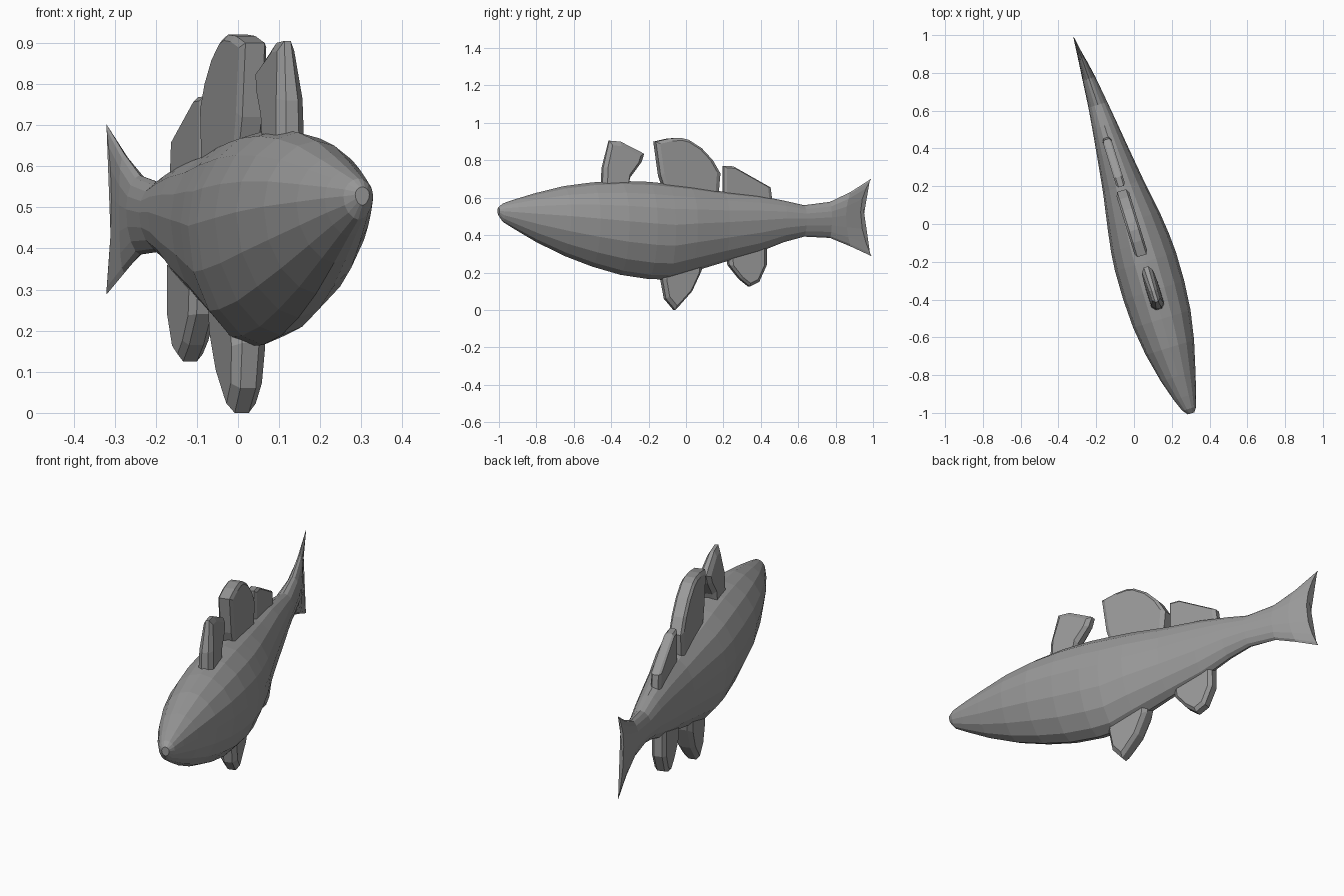
import bpy, bmesh, math
from mathutils import Matrix

ANGLE = math.atan(0.31)          # the fish swims slightly off the y axis
TURN = Matrix.Rotation(ANGLE, 4, 'Z')
COS = math.cos(ANGLE)
SIDES = 16

grey = bpy.data.materials.new("fish_grey")
grey.diffuse_color = (0.32, 0.32, 0.32, 1)


def finish(name, bm):
    bmesh.ops.recalc_face_normals(bm, faces=bm.faces)
    bm.transform(TURN)
    mesh = bpy.data.meshes.new(name)
    bm.to_mesh(mesh)
    bm.free()
    mesh.materials.append(grey)
    obj = bpy.data.objects.new(name, mesh)
    bpy.context.collection.objects.link(obj)
    return obj


def bridge(bm, a, b):
    for i in range(len(a)):
        j = (i + 1) % len(a)
        bm.faces.new((a[i], a[j], b[j], b[i]))


# Body and tail: rings of (y, sideways offset, half width, top, bottom, backward sweep of the tips)
rings = [
    (-1.00, -0.008, 0.018, 0.550, 0.505, 0),
    (-0.975, -0.010, 0.038, 0.570, 0.470, 0),
    (-0.91, -0.013, 0.062, 0.592, 0.430, 0),
    (-0.80, -0.015, 0.096, 0.625, 0.365, 0),
    (-0.65, -0.012, 0.134, 0.662, 0.290, 0),
    (-0.50, -0.008, 0.159, 0.682, 0.232, 0),
    (-0.35, -0.004, 0.169, 0.690, 0.188, 0),
    (-0.20, -0.001, 0.169, 0.685, 0.165, 0),
    (-0.10, 0.001, 0.161, 0.675, 0.163, 0),
    (0.02, 0.004, 0.144, 0.660, 0.200, 0),
    (0.20, 0.005, 0.112, 0.632, 0.255, 0),
    (0.38, 0.005, 0.086, 0.612, 0.306, 0),
    (0.52, 0.005, 0.067, 0.585, 0.362, 0),
    (0.63, 0.004, 0.052, 0.560, 0.392, 0),
    (0.77, 0.000, 0.035, 0.578, 0.385, 0),
    (0.85, -0.004, 0.023, 0.630, 0.340, 0.03),
    (0.935, -0.012, 0.007, 0.702, 0.288, 0.06),
]
bm = bmesh.new()
previous = None
for y, dx, w, top, bottom, sweep in rings:
    zc = bottom + 0.57 * (top - bottom)
    loop = []
    for k in range(SIDES):
        a = math.tau * k / SIDES
        s, c = math.sin(a), math.cos(a)
        # the belly narrows towards a keel
        x = w * c * abs(c) ** (0.18 if s < 0 else 0.1)
        z = zc + s * ((top - zc) if s > 0 else (zc - bottom))
        loop.append(bm.verts.new((x + dx, (y + sweep * s * s) / COS, z)))
    if previous:
        bridge(bm, previous, loop)
    else:
        bm.faces.new(loop)
    previous = loop
bm.faces.new(previous)
finish("body_and_tail", bm)


# Fins: bevelled plates, thinner at the rim and towards the tip.
# The first and last outline points are the root, sunk just under the skin.
def fin(name, outline, half, rim=0.5, inset=0.8, shift=0.0, tip=1.0):
    bm = bmesh.new()
    n = len(outline)
    cy = sum(p[0] for p in outline) / n
    cz = sum(p[1] for p in outline) / n
    far = max(abs(p[1] - 0.5) for p in outline)

    def thin(z):
        t = min(1, max(0, (abs(z - 0.5) - 0.18) / (far - 0.18)))
        return 1 + (tip - 1) * t * t

    loops = []
    for x, f in ((-half, inset), (-half * rim, 1), (half * rim, 1), (half, inset)):
        loop = []
        for i, (y, z) in enumerate(outline):
            fz = z if i in (0, n - 1) else cz + (z - cz) * f
            loop.append(bm.verts.new((x * thin(fz) + shift, (cy + (y - cy) * f) / COS, fz)))
        loops.append(loop)
    for a, b in zip(loops, loops[1:]):
        bridge(bm, a, b)
    bm.faces.new(loops[0])
    bm.faces.new(loops[-1])
    return finish(name, bm)


fin("front_back_fin",
    [(-0.45, 0.665), (-0.445, 0.76), (-0.41, 0.905), (-0.35, 0.90),
     (-0.225, 0.835), (-0.24, 0.79), (-0.30, 0.71), (-0.31, 0.675)],
    0.036, 0.45, 0.8, -0.007, 0.5)
fin("middle_back_fin",
    [(-0.12, 0.66), (-0.14, 0.72), (-0.165, 0.90), (-0.09, 0.917), (-0.03, 0.92),
     (0.01, 0.91), (0.08, 0.865), (0.14, 0.80), (0.18, 0.73), (0.17, 0.615)],
    0.035, 0.7, 0.88, -0.01)
fin("rear_back_fin",
    [(0.20, 0.61), (0.20, 0.77), (0.25, 0.768), (0.45, 0.655), (0.46, 0.58)],
    0.024, 0.6, 0.88, -0.006)
fin("belly_fin",
    [(-0.12, 0.20), (-0.13, 0.17), (-0.11, 0.06), (-0.06, 0.0),
     (-0.04, 0.02), (0.03, 0.10), (0.08, 0.21), (0.09, 0.26)],
    0.045, 0.5, 0.82, -0.01, 0.8)
fin("rear_belly_fin",
    [(0.22, 0.30), (0.23, 0.24), (0.29, 0.165), (0.34, 0.125),
     (0.39, 0.15), (0.43, 0.24), (0.43, 0.36)], 0.035, 0.55, 0.82, -0.012, 0.9)
